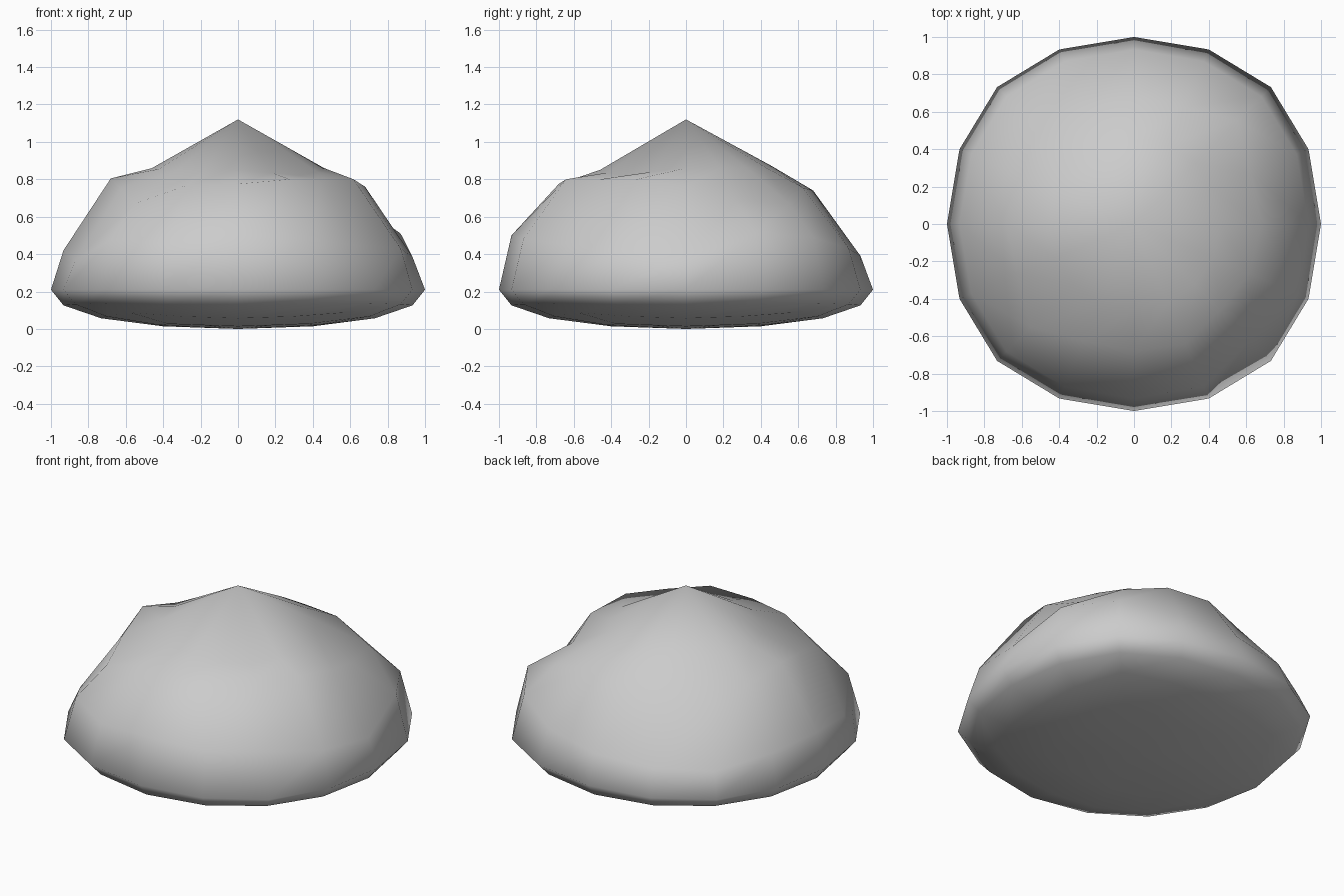
import bpy, bmesh
from math import cos, sin, radians

if "Cube" in bpy.data.objects:
    bpy.data.objects.remove(bpy.data.objects["Cube"])

SIDES = 16
ANGLES = [radians(90 * q + a) for q in range(4) for a in (0, 23.2, 45, 66.8)]


def ring(bm, radii, heights):
    """One 16-sided ring; short radius/height lists repeat around it."""
    return [bm.verts.new((radii[k % len(radii)] * cos(a),
                          radii[k % len(radii)] * sin(a),
                          heights[k % len(heights)]))
            for k, a in enumerate(ANGLES)]


bm = bmesh.new()

# Shallow rounded underside, up to the wide rim
rings = [
    ring(bm, [.40, .455, .525, .455], [.014, .02, .027, .02]),
    ring(bm, [.732, .764, .82, .764], [.057, .067, .088, .067]),
    ring(bm, [.933, .946, .964, .946], [.126, .132, .138, .132]),
    ring(bm, [1.0, 1.015, 1.035, 1.015], [.21]),
]

# Uneven flank, with a flatter cut on the front right corner
flank_r = [.933, .946, .964, .946] * 4
flank_r[14] = .88
rings.append(ring(bm, flank_r, [.385, .51, .49, .43, .39, .37, .36, .41,
                                .42, .37, .475, .46, .50, .48, .45, .43]))

# Shoulder ridge
shoulder_r = [.68, .68, .78, .68] * 4
shoulder_r[13], shoulder_r[14], shoulder_r[15] = .698, .65, .672
rings.append(ring(bm, shoulder_r, [.76, .685, .67, .755, .74, .68, .63, .74,
                                   .805, .75, .67, .77, .775, .80, .80, .80]))

# Upper slope
upper = [.86, .86, .87, .86, .86, .85, .85, .82]
upper_z = []
for i, z in enumerate(upper):
    upper_z += [z, (z + upper[(i + 1) % 8]) / 2]
rings.append(ring(bm, [.46], upper_z))

# Join the rings and close with the base centre and the peak
for low, high in zip(rings, rings[1:]):
    for k in range(SIDES):
        n = (k + 1) % SIDES
        bm.faces.new((low[k], low[n], high[n], high[k]))
base = bm.verts.new((0, 0, 0))
peak = bm.verts.new((0, 0, 1.12))
for k in range(SIDES):
    n = (k + 1) % SIDES
    bm.faces.new((base, rings[0][n], rings[0][k]))
    bm.faces.new((peak, rings[-1][k], rings[-1][n]))
bmesh.ops.recalc_face_normals(bm, faces=bm.faces)
for f in bm.faces:
    f.smooth = True

mesh = bpy.data.meshes.new("rock")
bm.to_mesh(mesh)
bm.free()
rock = bpy.data.objects.new("rock", mesh)
bpy.context.collection.objects.link(rock)
